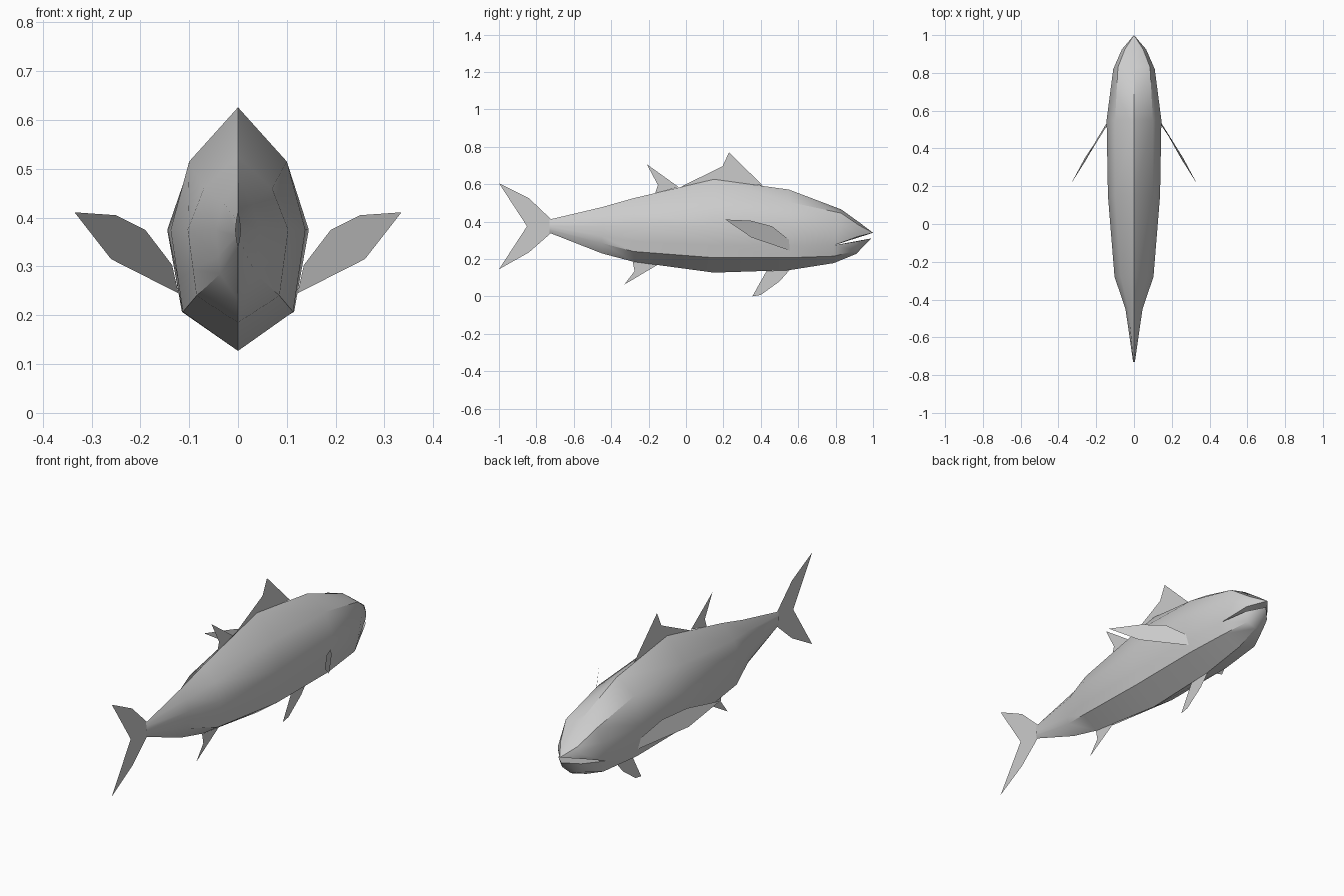
import bpy, bmesh

if "Cube" in bpy.data.objects:
    bpy.data.objects.remove(bpy.data.objects["Cube"])


def build(name, faces, mirror=False, angle=0.6):
    """Mesh from coordinate polygons, optionally mirrored across x = 0."""
    bm = bmesh.new()
    for side in ((1, -1) if mirror else (1,)):
        for f in faces:
            pts = [(x * side, y, z) for x, y, z in f]
            bm.faces.new([bm.verts.new(p) for p in pts[::side]])
    bmesh.ops.remove_doubles(bm, verts=bm.verts, dist=0.0005)
    bmesh.ops.recalc_face_normals(bm, faces=bm.faces)
    mesh = bpy.data.meshes.new(name)
    bm.to_mesh(mesh)
    bm.free()
    obj = bpy.data.objects.new(name, mesh)
    bpy.context.collection.objects.link(obj)
    bpy.ops.object.select_all(action='DESELECT')
    obj.select_set(True)
    bpy.context.view_layer.objects.active = obj
    bpy.ops.object.shade_smooth_by_angle(angle=angle)
    return obj


def bridge(a, b):
    return [(a[i], a[i + 1], b[i + 1], b[i]) for i in range(len(a) - 1)]


def ring(y, top, upper, mid, low, bottom):
    """Half section from back ridge to belly; jaw line lies on the flank."""
    jaw = tuple(m * 0.4 + l * 0.6 for m, l in zip(mid, low))
    return [(x, y, z) for x, z in ((0, top), upper, mid, jaw, low, (0, bottom))]


# Body sections from tail to gills
rings = [
    ring(-0.73, .416, (.003, .40), (.005, .38), (.003, .36), .345),
    ring(-0.45, .482, (.03, .435), (.045, .38), (.036, .29), .235),
    ring(-0.28, .530, (.07, .465), (.103, .38), (.085, .245), .19),
    ring(0.15, .631, (.10, .52), (.138, .38), (.113, .212), .132),
    ring(0.55, .576, (.10, .51), (.145, .38), (.115, .212), .145),
]
# Head section, following the slanted forehead and mouth corner
head = [(0, .83, .47), (.085, .83, .45), (.11, .82, .38),
        (.112, .79, .278), (.095, .79, .22), (0, .79, .183)]
rings.append(head)
faces = [f for a, b in zip(rings, rings[1:]) for f in bridge(a, b)]

# Snout and lower jaw with an open mouth between them
throat = (0, .79, .278)
snout = [(0, .93, .398), (.048, .925, .385), (.064, .925, .352), (.064, .92, .325)]
jaw = [(.064, .92, .30), (.05, .91, .25), (0, .91, .232)]
nose, chin = (0, 1, .345), (0, .99, .315)
for base, front, tip in ((head[:4], snout, nose), (head[3:], jaw, chin)):
    faces += bridge(base, front)
    faces += [(a, b, tip) for a, b in zip(front, front[1:])]
for lip, tip in ((snout[3], nose), (jaw[0], chin)):
    faces += [(throat, head[3], lip), (throat, lip, tip)]
build("body", faces, mirror=True)

# Thin upright fins on the centre plane (y, z outlines)
fins = {
    "front_dorsal_fin": [(.41, .598), (.23, .775), (.195, .70), (-.03, .59), (.15, .62)],
    "rear_dorsal_fin": [(-.04, .59), (-.21, .712), (-.15, .60), (-.165, .555)],
    "anal_fin": [(-.15, .175), (-.33, .068), (-.275, .14), (-.285, .19)],
    "belly_fin": [(.43, .14), (.355, .005), (.40, .013), (.50, .085), (.555, .147)],
    "tail_fin": [(-.72, .416), (-.84, .53), (-1, .61), (-.85, .38),
                 (-1, .15), (-.84, .24), (-.72, .345)],
}
for name, outline in fins.items():
    build(name, [[(0, y, z) for y, z in outline]])

# Side fins sweeping out and back
build("side_fins", [[(.122, .555, .25), (.135, .55, .308), (.19, .46, .38),
                     (.25, .345, .41), (.335, .21, .416), (.26, .35, .32)]], mirror=True)

# Rest the lowest fin tip on z = 0
for obj in bpy.context.collection.objects:
    obj.location.z = -0.005
